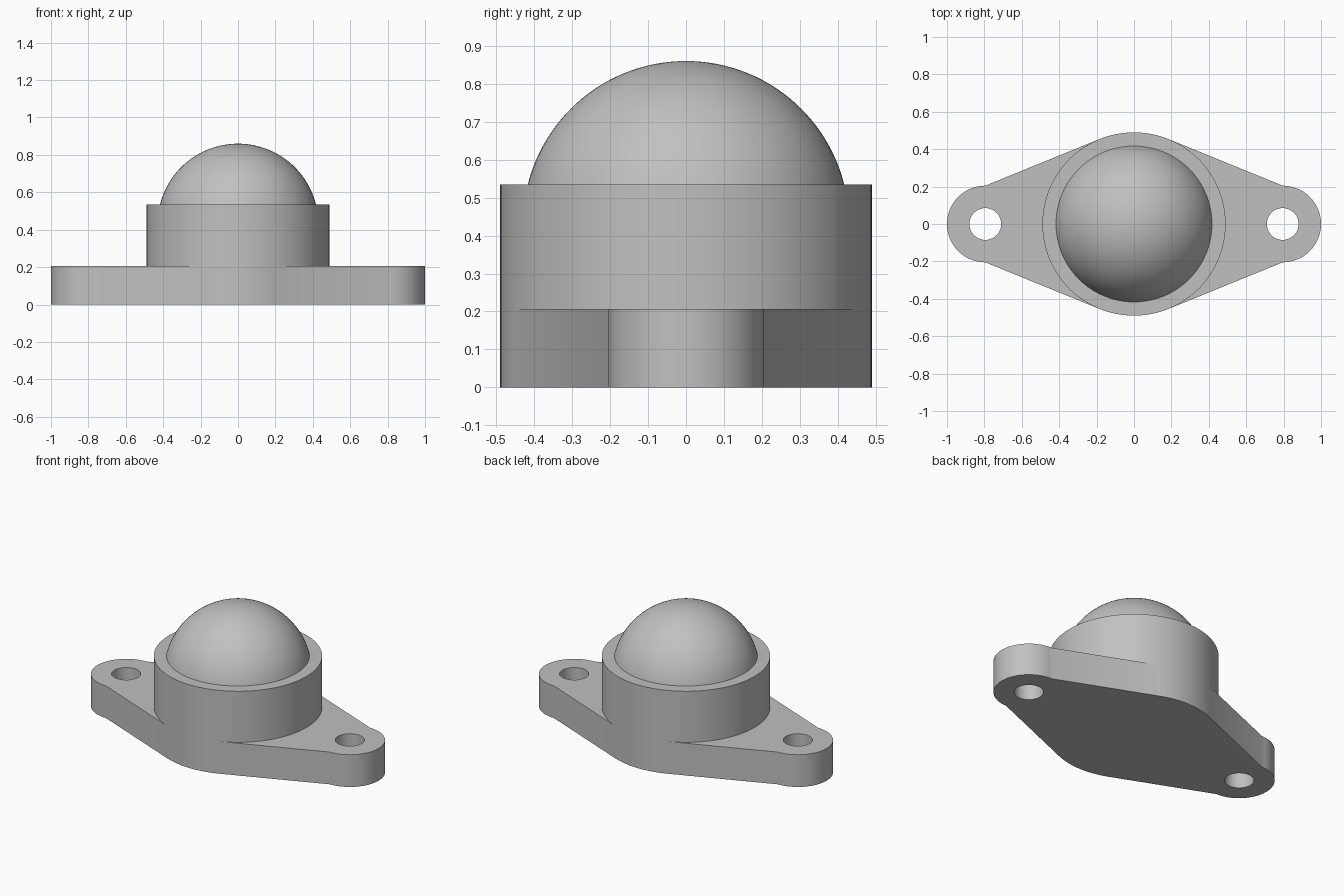
import bpy
import bmesh
from math import acos, atan2, cos, sin, hypot, pi, radians

default_cube = bpy.data.objects.get("Cube")
if default_cube:
    bpy.data.objects.remove(default_cube, do_unlink=True)

HOUSING_R, HOUSING_TOP = 0.49, 0.535
PLATE_TOP = 0.207
EAR_X, EAR_R, HOLE_R = 0.795, 0.205, 0.085
BALL_R = 0.43

grey = bpy.data.materials.new("light grey metal")
grey.use_nodes = True
colour = (0.53, 0.53, 0.53, 1)
grey.diffuse_color = colour
grey.node_tree.nodes["Principled BSDF"].inputs["Base Color"].default_value = colour


def add_cylinder(name, radius, bottom, top, x=0, sides=96):
    bpy.ops.mesh.primitive_cylinder_add(
        vertices=sides, radius=radius, depth=top - bottom,
        location=(x, 0, (top + bottom) / 2))
    obj = bpy.context.object
    obj.name = name
    obj.data.materials.append(grey)
    return obj


def combine(target, other, operation):
    # Apply a boolean and discard the second solid
    mod = target.modifiers.new(operation.lower(), "BOOLEAN")
    mod.operation, mod.solver, mod.object = operation, "EXACT", other
    bpy.context.view_layer.objects.active = target
    bpy.ops.object.modifier_apply(modifier=mod.name)
    bpy.data.objects.remove(other, do_unlink=True)


def smooth(obj):
    bpy.ops.object.select_all(action="DESELECT")
    obj.select_set(True)
    bpy.context.view_layer.objects.active = obj
    bpy.ops.object.shade_smooth_by_angle(angle=radians(20))


# Flange plate: round ears joined by straight edges tangent to the housing
tangent = atan2(EAR_R, EAR_X) + acos(HOUSING_R / hypot(EAR_X, EAR_R))
tx, ty = HOUSING_R * cos(tangent), HOUSING_R * sin(tangent)
steps = 32
half = [(tx, -ty)]
for i in range(steps + 1):
    a = -pi / 2 + pi * i / steps
    half.append((EAR_X + EAR_R * cos(a), EAR_R * sin(a)))
half.append((tx, ty))
outline = half + [(-x, -y) for x, y in half]

bm = bmesh.new()
base = bm.faces.new([bm.verts.new((x, y, 0)) for x, y in outline])
raised = bmesh.ops.extrude_face_region(bm, geom=[base])["geom"]
bmesh.ops.translate(bm, vec=(0, 0, PLATE_TOP),
                    verts=[v for v in raised if isinstance(v, bmesh.types.BMVert)])
bmesh.ops.recalc_face_normals(bm, faces=bm.faces)
mesh = bpy.data.meshes.new("flanged_housing")
bm.to_mesh(mesh)
bm.free()
mesh.materials.append(grey)
body = bpy.data.objects.new("flanged_housing", mesh)
bpy.context.collection.objects.link(body)

# Round housing and mounting holes
combine(body, add_cylinder("housing", HOUSING_R, 0, HOUSING_TOP), "UNION")
for side in (-1, 1):
    hole = add_cylinder("hole_cutter", HOLE_R, -0.1, PLATE_TOP + 0.1, side * EAR_X, 48)
    combine(body, hole, "DIFFERENCE")
smooth(body)

# Ball: only the cap above the housing rim is kept
bpy.ops.mesh.primitive_uv_sphere_add(segments=96, ring_count=64, radius=BALL_R,
                                     location=(0, 0, BALL_R))
ball = bpy.context.object
ball.name = "ball"
bm = bmesh.new()
bm.from_mesh(ball.data)
bmesh.ops.bisect_plane(bm, geom=bm.verts[:] + bm.edges[:] + bm.faces[:],
                       plane_co=(0, 0, HOUSING_TOP - BALL_R),
                       plane_no=(0, 0, 1), clear_inner=True)
bm.to_mesh(ball.data)
bm.free()
ball.data.materials.append(grey)
smooth(ball)
